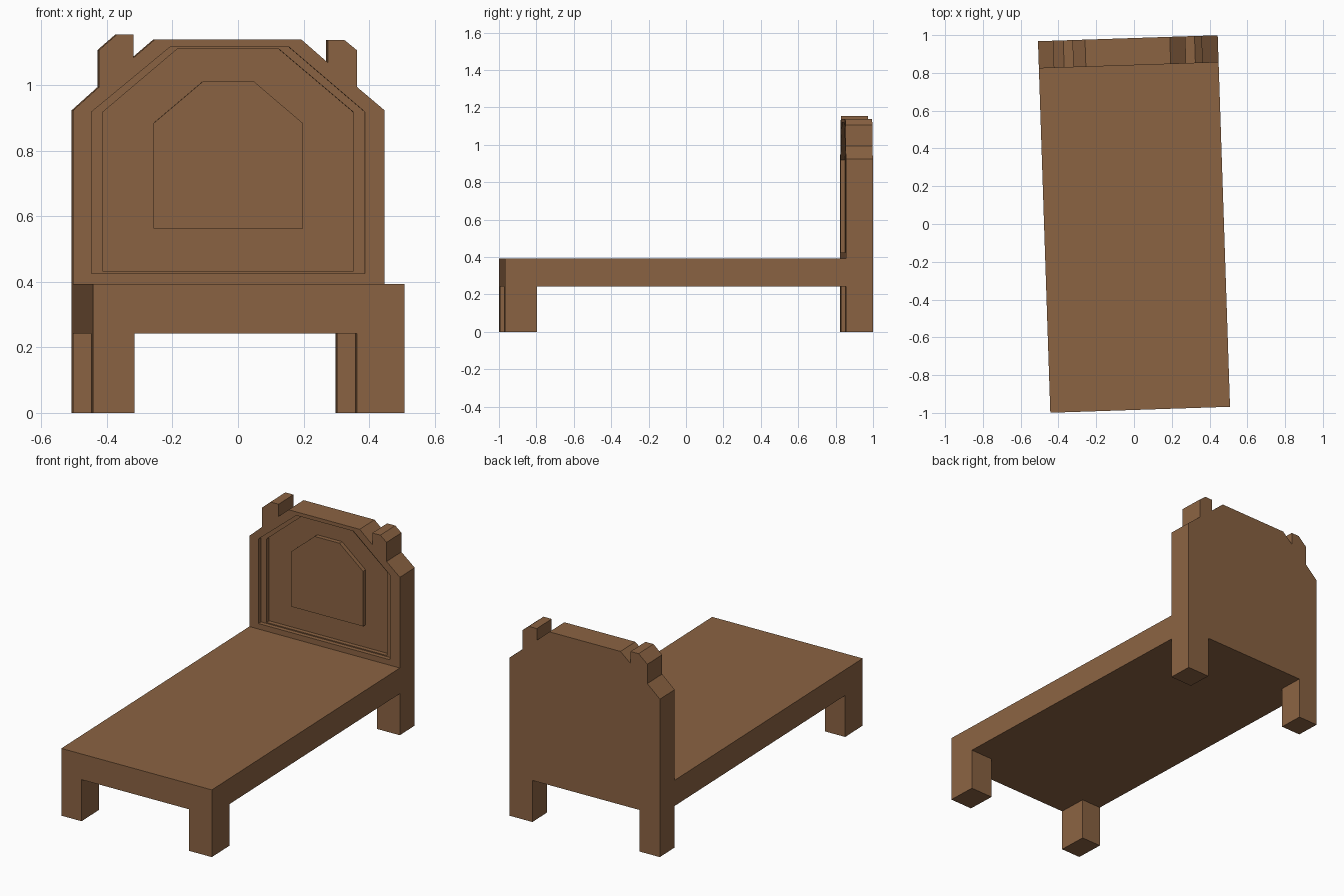
import bpy, bmesh, math

if "Cube" in bpy.data.objects:
    bpy.data.objects.remove(bpy.data.objects["Cube"])

TURN = math.radians(1.9)          # the whole bed stands slightly turned
HALF_W, FRONT, BACK = 0.476, -0.984, 0.984
BOARD = 0.84                      # front plane of the headboard
DECK_LOW, DECK_TOP = 0.243, 0.393
STEP = 0.025                      # depth of each panel step

wood = bpy.data.materials.new("brown wood")
wood.diffuse_color = (0.258, 0.125, 0.055, 1)
wood.use_nodes = True
wood.node_tree.nodes["Principled BSDF"].inputs["Base Color"].default_value = wood.diffuse_color


def extrude_profile(name, pts, y0, y1):
    """Solid made from an x-z outline, running from y0 back to y1."""
    bm = bmesh.new()
    face = bm.faces.new([bm.verts.new((x, y0, z)) for x, z in pts])
    ext = bmesh.ops.extrude_face_region(bm, geom=[face])
    moved = [v for v in ext["geom"] if isinstance(v, bmesh.types.BMVert)]
    bmesh.ops.translate(bm, verts=moved, vec=(0, y1 - y0, 0))
    bmesh.ops.recalc_face_normals(bm, faces=bm.faces)
    me = bpy.data.meshes.new(name)
    bm.to_mesh(me)
    bm.free()
    me.materials.append(wood)
    ob = bpy.data.objects.new(name, me)
    bpy.context.collection.objects.link(ob)
    ob.rotation_euler.z = TURN
    return ob


def box(name, x0, x1, y0, y1, z0, z1):
    return extrude_profile(name, [(x0, z0), (x1, z0), (x1, z1), (x0, z1)], y0, y1)


def panel(x0, x1, z0, z1, t0, t1, z2):
    """Panel outline with clipped upper corners."""
    return [(x0, z0), (x1, z0), (x1, z1), (t1, z2), (t0, z2), (x0, z1)]


def carve(target, pts, depth):
    cutter = extrude_profile("cutter", pts, BOARD - 0.1, BOARD + depth)
    cutter.hide_render = True
    mod = target.modifiers.new("carve", 'BOOLEAN')
    mod.operation, mod.solver, mod.object = 'DIFFERENCE', 'EXACT', cutter
    bpy.context.view_layer.objects.active = target
    bpy.ops.object.modifier_apply(modifier=mod.name)
    bpy.data.objects.remove(cutter)


# headboard with its rear legs
headboard = extrude_profile("headboard", [
    (-HALF_W, 0), (-0.348, 0), (-0.348, DECK_LOW),
    (0.33, DECK_LOW), (0.33, 0), (HALF_W, 0),
    (HALF_W, 0.923), (0.392, 0.994), (0.392, 1.106), (0.353, 1.138),
    (0.302, 1.138), (0.302, 1.069), (0.222, 1.139), (-0.227, 1.139),
    (-0.291, 1.084), (-0.291, 1.155), (-0.342, 1.155), (-0.397, 1.107),
    (-0.397, 0.994), (-HALF_W, 0.923)], BOARD, BACK)

# two stepped recesses and the raised centre panel
carve(headboard, panel(-0.419, 0.415, 0.425, 0.919, -0.178, 0.182, 1.118), STEP)
carve(headboard, panel(-0.383, 0.380, 0.431, 0.919, -0.155, 0.152, 1.112), 2 * STEP)
extrude_profile("centre_panel",
                panel(-0.229, 0.227, 0.563, 0.884, -0.079, 0.078, 1.011),
                BOARD + STEP, BOARD + 2 * STEP)

# deck and front legs
box("deck", -HALF_W, HALF_W, FRONT, BOARD, DECK_LOW, DECK_TOP)
for name, x0, x1 in (("front_leg_left", -HALF_W, -0.348), ("front_leg_right", 0.33, HALF_W)):
    box(name, x0, x1, FRONT, FRONT + 0.17, 0, DECK_LOW)
